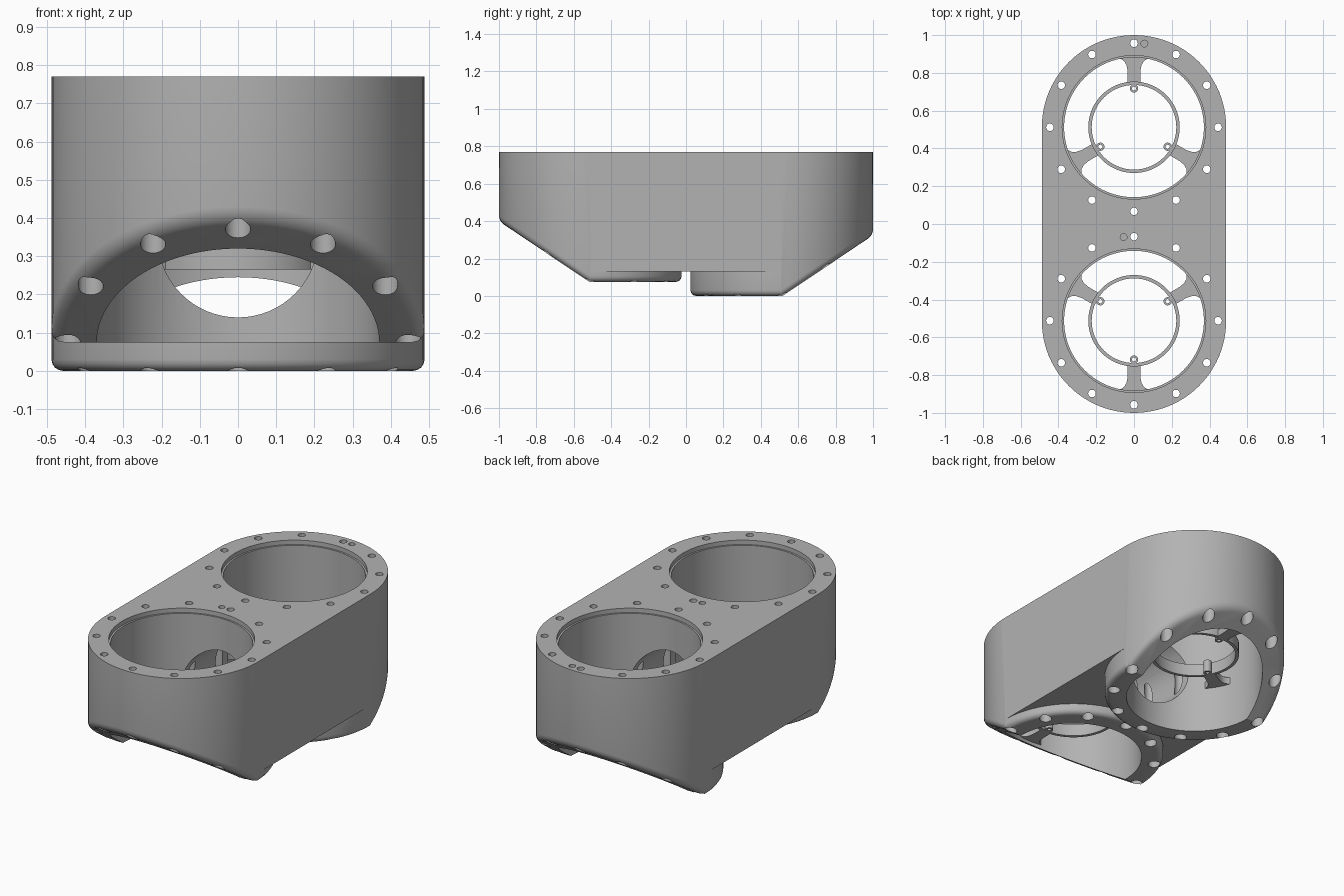
import bpy, bmesh, math
from mathutils import Matrix, Vector

if "Cube" in bpy.data.objects:
    bpy.data.objects.remove(bpy.data.objects["Cube"], do_unlink=True)

TOP, RAD, BORE, CY = 0.77, 0.488, 0.37, 0.512
SLOPE = 0.67
# direction along y, underside height
HOUSINGS = {"front": (-1, 0.075), "back": (1, 0.0)}

grey = bpy.data.materials.new("machined_grey")
grey.use_nodes = True
grey.diffuse_color = (0.45, 0.45, 0.45, 1)
grey.node_tree.nodes["Principled BSDF"].inputs["Base Color"].default_value = grey.diffuse_color


def make(name, bm):
    bmesh.ops.recalc_face_normals(bm, faces=bm.faces)
    mesh = bpy.data.meshes.new(name)
    bm.to_mesh(mesh)
    bm.free()
    ob = bpy.data.objects.new(name, mesh)
    bpy.context.collection.objects.link(ob)
    mesh.materials.append(grey)
    return ob


def lathe(bm, profile, x, y, sides):
    """Closed solid of revolution around a vertical axis; profile is (radius, z)."""
    rings = [[bm.verts.new((x + r * math.cos(2 * math.pi * i / sides),
                            y + r * math.sin(2 * math.pi * i / sides), z))
              for i in range(sides)] for r, z in profile]
    for a, b in zip(rings, rings[1:]):
        for i in range(sides):
            j = (i + 1) % sides
            bm.faces.new((a[i], a[j], b[j], b[i]))
    return rings


def solid(bm, profile, x, y, sides):
    rings = lathe(bm, profile, x, y, sides)
    bm.faces.new(rings[0])
    bm.faces.new(rings[-1])


def combine(target, other, operation):
    mod = target.modifiers.new("combine", "BOOLEAN")
    mod.operation, mod.solver, mod.object = operation, "EXACT", other
    bpy.context.view_layer.objects.active = target
    bpy.ops.object.modifier_apply(modifier=mod.name)
    bpy.data.objects.remove(other, do_unlink=True)


def smooth(ob):
    bpy.ops.object.select_all(action="DESELECT")
    ob.select_set(True)
    bpy.context.view_layer.objects.active = ob
    bpy.ops.object.shade_smooth_by_angle(angle=math.radians(30))


def housing(name, side, base):
    """Round housing with a slanted outer underside and a rounded lower rim."""
    bm = bmesh.new()
    solid(bm, [(RAD, base), (RAD, TOP)], 0, side * CY, 96)
    cut = bmesh.ops.bisect_plane(
        bm, geom=bm.verts[:] + bm.edges[:] + bm.faces[:], dist=1e-5,
        plane_co=(0, side * (CY + 0.004), base),
        plane_no=Vector((0, side * SLOPE, -1)), clear_outer=True)
    bmesh.ops.holes_fill(bm, edges=[e for e in bm.edges if e.is_boundary])
    bmesh.ops.remove_doubles(bm, verts=bm.verts, dist=1e-5)
    bmesh.ops.recalc_face_normals(bm, faces=bm.faces)
    rim = [e for e in bm.edges if len(e.link_faces) == 2
           and sorted(f.normal.z < -0.3 for f in e.link_faces) == [False, True]]
    bmesh.ops.bevel(bm, geom=rim, offset=0.03, segments=4, profile=0.5, affect="EDGES")
    return make(name, bm)


# Solid body: two housings joined by a straight web
bm = bmesh.new()
bmesh.ops.create_cube(bm, size=1, matrix=Matrix.Translation((0, 0, (TOP + 0.13) / 2))
                      @ Matrix.Diagonal((2 * RAD, 2 * CY - 0.01, TOP - 0.13, 1)))
body = make("housing_body", bm)
for name, (side, base) in HOUSINGS.items():
    combine(body, housing(name, side, base), "UNION")

# Main bores with a shallow recess at the top
bm = bmesh.new()
for side, base in HOUSINGS.values():
    solid(bm, [(BORE, -0.1), (BORE, TOP - 0.025), (BORE + 0.01, TOP - 0.025),
               (BORE + 0.01, TOP + 0.1)], 0, side * CY, 96)
combine(body, make("bore_cutter", bm), "DIFFERENCE")

# Round port between the bores
bm = bmesh.new()
bmesh.ops.create_cone(bm, cap_ends=True, segments=64, radius1=0.21, radius2=0.21, depth=0.9,
                      matrix=Matrix.Translation((0, 0, 0.35)) @ Matrix.Rotation(math.pi / 2, 4, "X"))
combine(body, make("port_cutter", bm), "DIFFERENCE")

# Bolt holes, counterbored from below, and one blind pin hole per housing
bm = bmesh.new()
for side, base in HOUSINGS.values():
    for k in range(12):
        a = k * math.pi / 6
        solid(bm, [(0.033, -0.1), (0.033, 0.6), (0.02, 0.6), (0.02, TOP + 0.1)],
              0.445 * math.cos(a), side * CY + 0.445 * math.sin(a), 20)
    solid(bm, [(0.018, TOP - 0.06), (0.018, TOP + 0.1)], side * 0.055, side * CY + 0.443, 20)
combine(body, make("bolt_cutter", bm), "DIFFERENCE")
smooth(body)

# Half outline of a support arm: (distance from axis, half width)
ARM = [(0.235, 0.034), (0.3, 0.034), (0.33, 0.04), (0.35, 0.052), (0.362, 0.07), (0.368, 0.085),
       (0.38, 0.085)]

for name, (side, base) in HOUSINGS.items():
    low, high = base + 0.265, base + 0.335
    # Thin inner ring
    bm = bmesh.new()
    tube = [(0.224, low), (0.242, low), (0.242, high), (0.224, high), (0.224, low)]
    lathe(bm, tube, 0, side * CY, 72)
    bmesh.ops.remove_doubles(bm, verts=bm.verts, dist=1e-5)
    smooth(make(name + "_inner_ring", bm))

    # Three flared arms and three small screw bosses
    arms, bosses = bmesh.new(), bmesh.new()
    for k in range(3):
        a = side * math.pi / 2 + k * 2 * math.pi / 3
        spin = Matrix.Translation((0, side * CY, low)) @ Matrix.Rotation(a, 4, "Z")
        outline = ARM + [(r, -w) for r, w in reversed(ARM)]
        face = arms.faces.new([arms.verts.new(spin @ Vector((r, w, 0))) for r, w in outline])
        up = bmesh.ops.extrude_face_region(arms, geom=[face])["geom"]
        bmesh.ops.translate(arms, vec=(0, 0, 0.04),
                            verts=[v for v in up if isinstance(v, bmesh.types.BMVert)])
        c = spin @ Vector((0.206, 0, 0))
        lathe(bosses, [(0.011, low), (0.022, low), (0.022, high), (0.011, high), (0.011, low)],
              c.x, c.y, 20)
    bmesh.ops.remove_doubles(bosses, verts=bosses.verts, dist=1e-5)
    smooth(make(name + "_support_arms", arms))
    smooth(make(name + "_screw_bosses", bosses))
